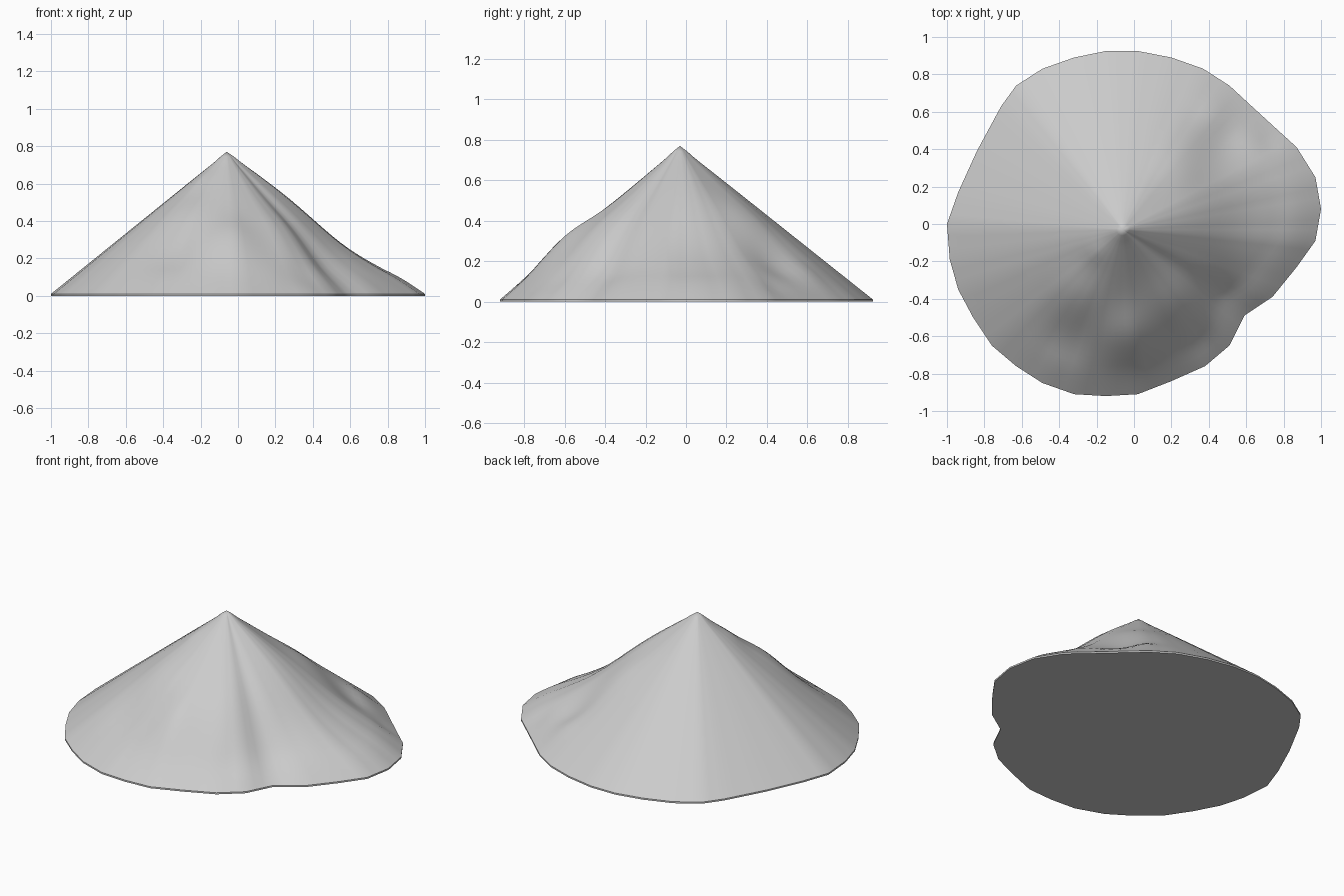
import bpy, bmesh, math

if "Cube" in bpy.data.objects:
    bpy.data.objects.remove(bpy.data.objects["Cube"])

APEX = (-0.06, -0.03, 0.77)
RINGS, SUB, RIM = 28, 3, 0.01

# Ground outline of the mound, seen from the top
OUTLINE = [(-1, 0), (-.985, -.19), (-.94, -.35), (-.86, -.5), (-.76, -.65), (-.63, -.76),
           (-.49, -.85), (-.32, -.91), (-.15, -.92), (.02, -.91), (.2, -.84), (.38, -.76),
           (.51, -.65), (.59, -.49), (.74, -.39), (.87, -.23), (.97, -.09), (1, .08),
           (.97, .25), (.87, .41), (.76, .51), (.64, .62), (.51, .74), (.37, .83),
           (.2, .89), (.02, .925), (-.15, .925), (-.32, .89), (-.49, .83), (-.63, .74),
           (-.71, .63), (-.84, .39), (-.94, .17)]

# Soft bulges and hollows: x, y, radius, height
DENTS = [(-.30, -.38, .13, .02), (-.36, -.62, .12, -.02), (-.02, -.60, .15, .045),
         (.22, -.42, .16, .03), (.52, -.36, .16, -.03), (.36, -.66, .10, -.025),
         (.58, .05, .25, -.05), (.48, .45, .13, -.03), (.25, .30, .13, .02),
         (.45, .60, .10, .02), (.74, .46, .07, -.03), (-.20, -.15, .06, .01)]


def height(x, y, t):
    """Cone height at fraction t from peak to rim, plus the dents."""
    tip = math.sqrt(t * t + .0006)
    z = RIM + (APEX[2] - RIM) * (1 - tip) + .012 * math.exp(-(t / .05) ** 2)
    fade = min(1, t * 5) * min(1, (1 - t) * 5)
    for cx, cy, r, h in DENTS:
        z += fade * h * math.exp(-((x - cx) ** 2 + (y - cy) ** 2) / (r * r))
    return max(z, RIM)


# Outline subdivided along straight edges
edge = []
for (x0, y0), (x1, y1) in zip(OUTLINE, OUTLINE[1:] + OUTLINE[:1]):
    edge += [(x0 + (x1 - x0) * k / SUB, y0 + (y1 - y0) * k / SUB) for k in range(SUB)]
n = len(edge)

# Sloping surface: rings from peak to rim, then a thin skirt and flat underside
bm = bmesh.new()
peak = bm.verts.new(APEX)
rings = []
for i in range(1, RINGS + 1):
    t = i / RINGS
    ring = []
    for ex, ey in edge:
        x, y = APEX[0] + (ex - APEX[0]) * t, APEX[1] + (ey - APEX[1]) * t
        ring.append(bm.verts.new((x, y, height(x, y, t))))
    rings.append(ring)
rings.append([bm.verts.new((x, y, 0)) for x, y in edge])
for j in range(n):
    k = (j + 1) % n
    bm.faces.new((peak, rings[0][j], rings[0][k]))
    for a, b in zip(rings, rings[1:]):
        bm.faces.new((a[j], b[j], b[k], a[k]))
bm.faces.new(rings[-1][::-1])
bmesh.ops.recalc_face_normals(bm, faces=bm.faces)

mesh = bpy.data.meshes.new("mound")
bm.to_mesh(mesh)
bm.free()
mound = bpy.data.objects.new("mound", mesh)
bpy.context.collection.objects.link(mound)

grey = bpy.data.materials.new("light grey")
grey.diffuse_color = (.6, .6, .6, 1)
grey.use_nodes = True
grey.node_tree.nodes["Principled BSDF"].inputs["Base Color"].default_value = grey.diffuse_color
mesh.materials.append(grey)

bpy.context.view_layer.objects.active = mound
mound.select_set(True)
bpy.ops.object.shade_smooth_by_angle(angle=math.radians(40))
